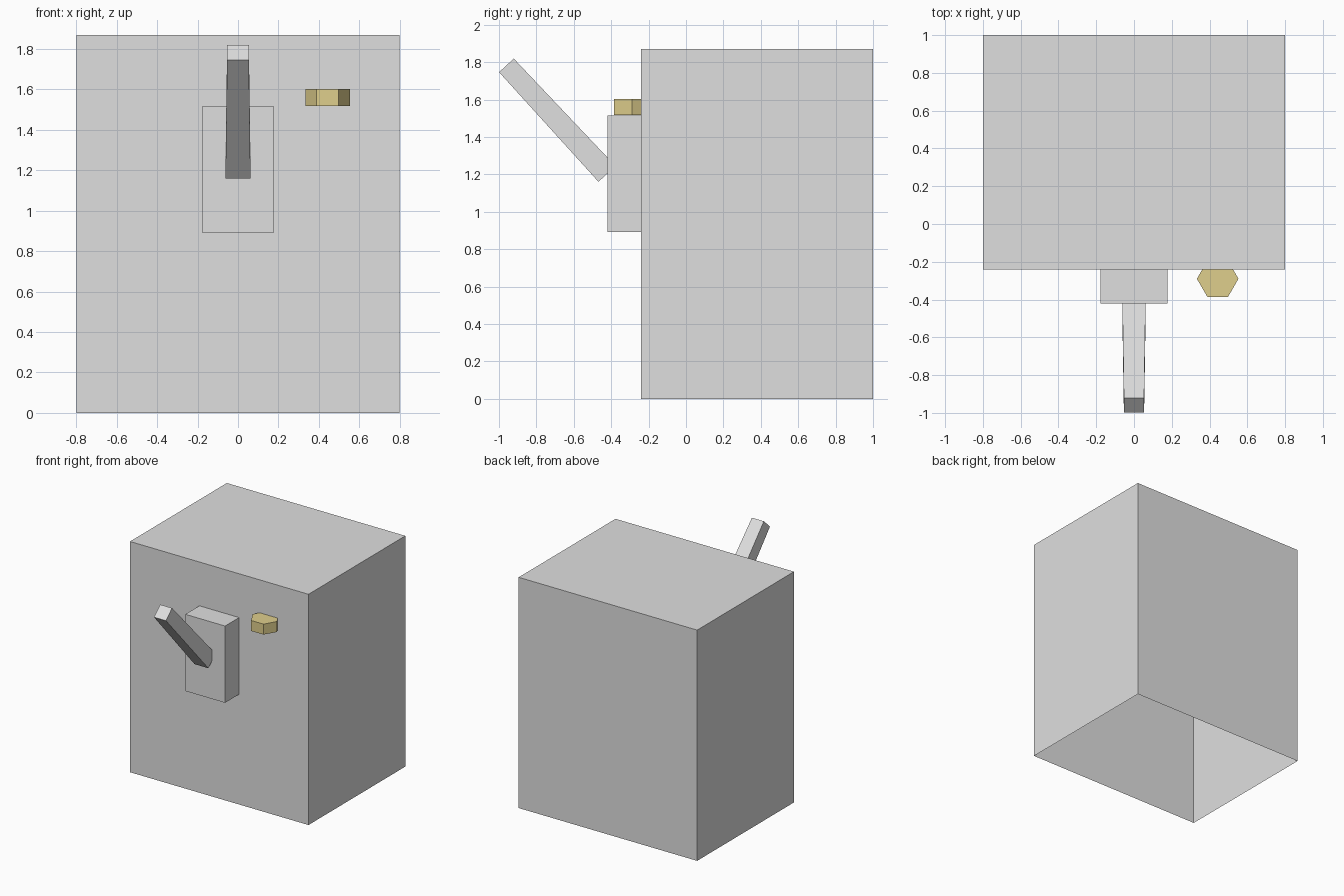
import bpy, bmesh, math
from mathutils import Vector, Matrix

if "Cube" in bpy.data.objects:
    bpy.data.objects.remove(bpy.data.objects["Cube"])


def material(name, rgb):
    m = bpy.data.materials.new(name)
    m.diffuse_color = (*rgb, 1)
    m.use_nodes = True
    m.node_tree.nodes["Principled BSDF"].inputs["Base Color"].default_value = m.diffuse_color
    return m


grey = material("light grey", (0.74, 0.74, 0.74))
gold = material("pale gold", (0.74, 0.62, 0.265))


def finish(name, bm, mat):
    me = bpy.data.meshes.new(name)
    bm.to_mesh(me)
    bm.free()
    me.materials.append(mat)
    ob = bpy.data.objects.new(name, me)
    bpy.context.collection.objects.link(ob)
    return ob


def open_box(name, lo, hi, open_dir, mat):
    """Box between two corners with the face pointing along open_dir left out."""
    lo, hi = Vector(lo), Vector(hi)
    bm = bmesh.new()
    bmesh.ops.create_cube(bm, size=1)
    bm.normal_update()
    gone = [f for f in bm.faces if f.normal.dot(Vector(open_dir)) > 0.9]
    bmesh.ops.delete(bm, geom=gone, context='FACES')
    bmesh.ops.scale(bm, vec=hi - lo, verts=bm.verts)
    bmesh.ops.translate(bm, vec=(lo + hi) / 2, verts=bm.verts)
    return finish(name, bm, mat)


# Housing, open underneath, and the switch plate on its front
open_box("housing", (-0.8, -0.24, 0), (0.8, 1, 1.87), (0, 0, -1), grey)
open_box("switch_plate", (-0.178, -0.42, 0.893), (0.178, -0.24, 1.515), (0, 1, 0), grey)

# Tapered square lever leaning forward out of the plate
base, tip = Vector((0, -0.4225, 1.2025)), Vector((0, -0.96, 1.7825))
axis = tip - base
bm = bmesh.new()
bmesh.ops.create_cone(bm, cap_ends=True, segments=4, depth=axis.length,
                      radius1=0.062 * math.sqrt(2), radius2=0.0535 * math.sqrt(2),
                      matrix=Matrix.Rotation(math.pi / 4, 4, 'Z'))
tilt = Matrix.Rotation(math.atan2(-axis.y, axis.z), 4, 'X')
bmesh.ops.transform(bm, matrix=Matrix.Translation((base + tip) / 2) @ tilt, verts=bm.verts)
finish("lever", bm, grey)

# Hexagonal knob half sunk into the front wall, corners pointing along x
bm = bmesh.new()
bmesh.ops.create_cone(bm, cap_ends=True, segments=6, depth=0.085, radius1=0.11, radius2=0.11)
bm.verts.ensure_lookup_table()
v = bm.verts[0].co
bmesh.ops.rotate(bm, matrix=Matrix.Rotation(-math.atan2(v.y, v.x), 3, 'Z'), verts=bm.verts)
bmesh.ops.translate(bm, vec=(0.443, -0.29, 1.5605), verts=bm.verts)
finish("hex_knob", bm, gold)
